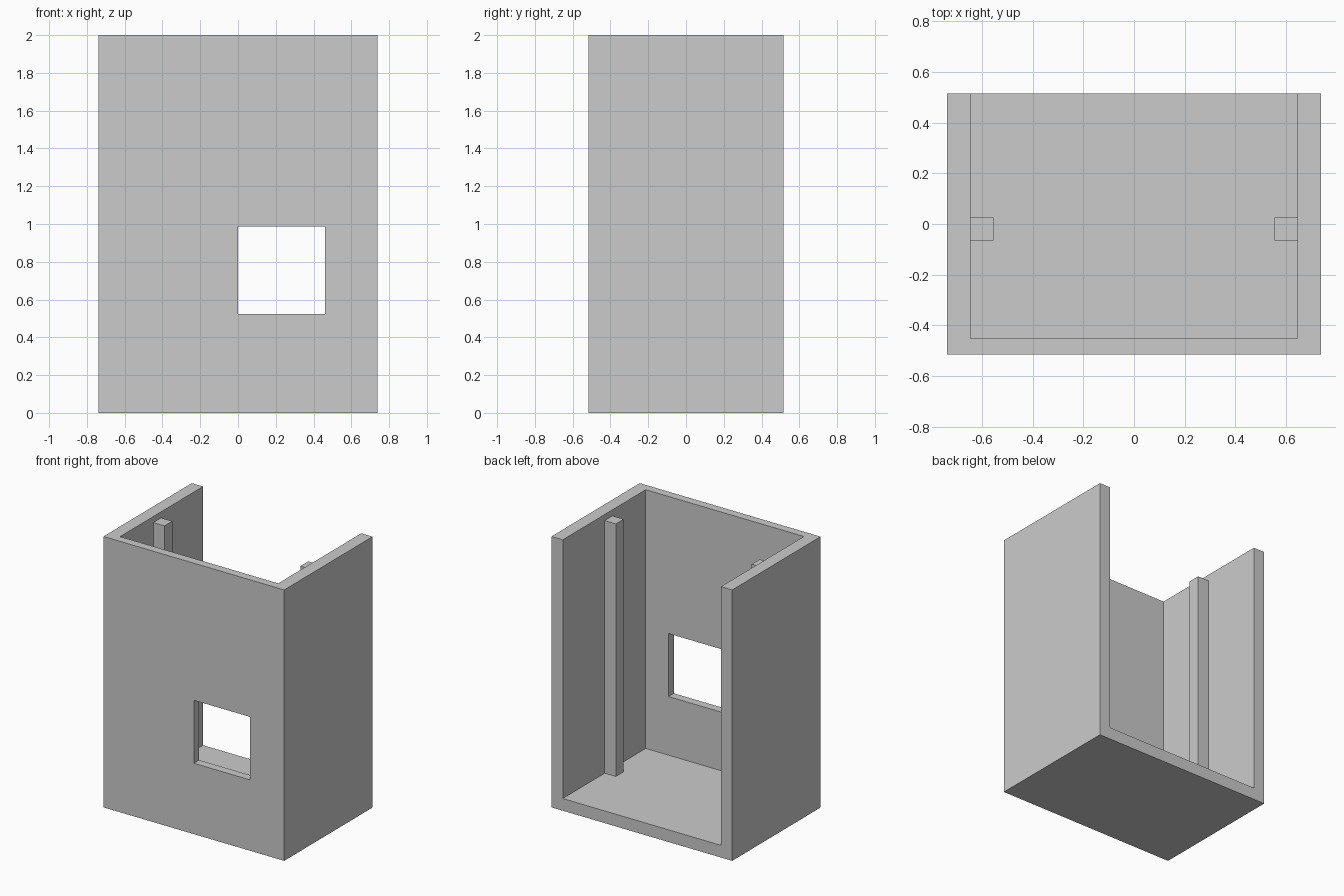
import bpy
from mathutils import Vector

if "Cube" in bpy.data.objects:
    bpy.data.objects.remove(bpy.data.objects["Cube"])


def box(name, lo, hi):
    """Axis-aligned box between two corners."""
    lo, hi = Vector(lo), Vector(hi)
    bpy.ops.mesh.primitive_cube_add(size=1, location=(lo + hi) / 2)
    ob = bpy.context.object
    ob.name = name
    ob.scale = hi - lo
    bpy.ops.object.transform_apply(location=True, rotation=False, scale=True)
    return ob


def cut(target, cutter):
    """Subtract the cutter from the target, then remove it."""
    cutter.hide_render = True
    mod = target.modifiers.new("cut", "BOOLEAN")
    mod.operation = "DIFFERENCE"
    mod.solver = "EXACT"
    mod.object = cutter
    bpy.context.view_layer.objects.active = target
    bpy.ops.object.modifier_apply(modifier=mod.name)
    bpy.data.objects.remove(cutter)


W, D, H = 0.738, 0.515, 2.0        # half width, half depth, height
INNER, FRONT, FLOOR = 0.646, -0.453, 0.09

# Shell: floor, front wall and two side walls, open at top and back
shell = box("shell", (-W, -D, 0), (W, D, H))
cut(shell, box("cavity_cutter", (-INNER, FRONT, FLOOR), (INNER, D + 0.5, H + 0.5)))

# Window through the front wall
cut(shell, box("window_cutter", (0, -D - 0.2, 0.523), (0.46, FRONT + 0.2, 0.988)))

# Posts standing on the floor against each side wall
for side, name in ((-1, "left_post"), (1, "right_post")):
    xs = sorted((side * INNER, side * 0.555))
    box(name, (xs[0], -0.065, FLOOR), (xs[1], 0.026, 1.955))
